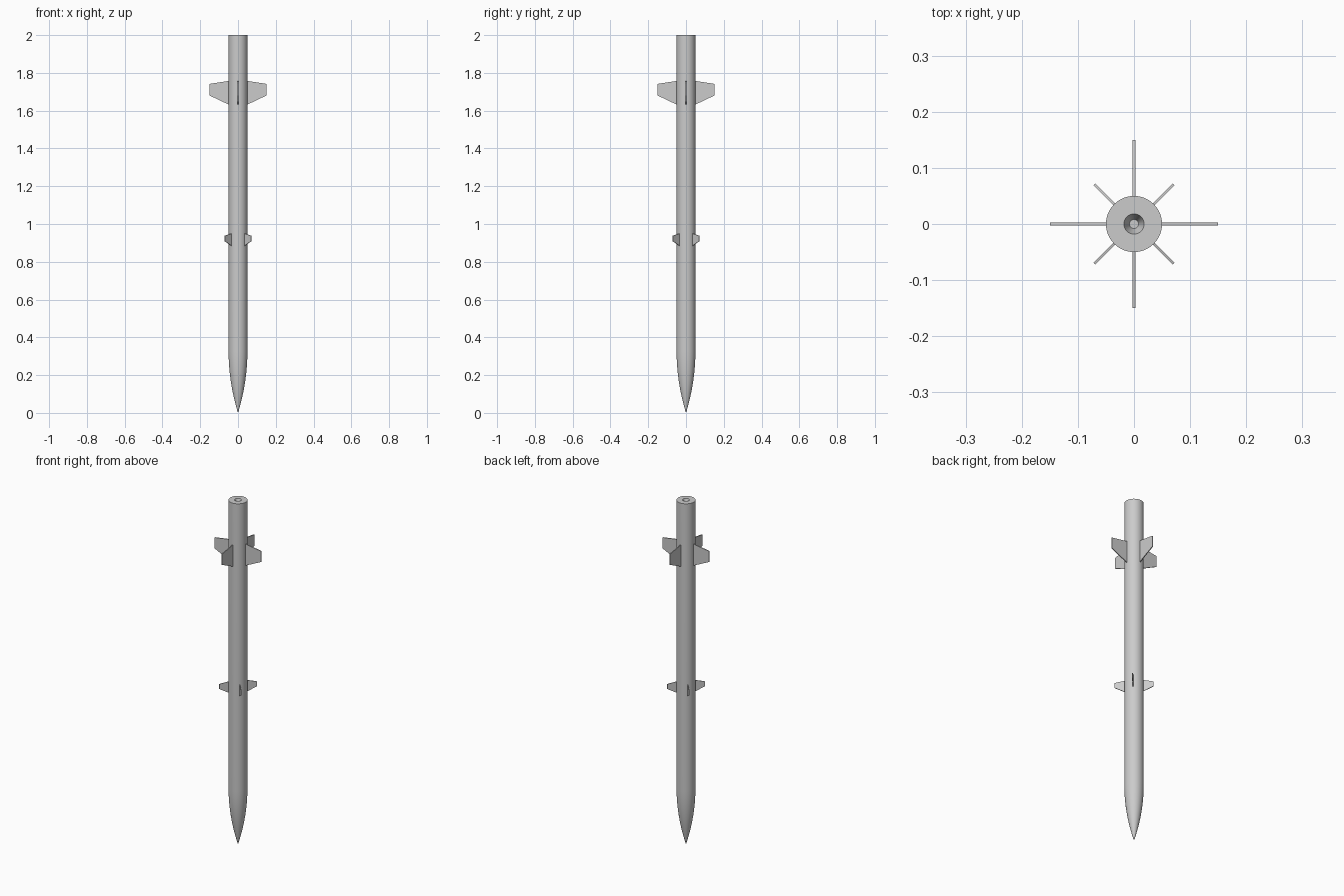
import bpy, bmesh, math
from mathutils import Matrix, Vector

if "Cube" in bpy.data.objects:
    bpy.data.objects.remove(bpy.data.objects["Cube"], do_unlink=True)

RADIUS, LENGTH, NOSE = 0.05, 2.0, 0.33

grey = bpy.data.materials.new("light grey metal")
grey.use_nodes = True
colour = (0.6, 0.6, 0.6, 1)
grey.diffuse_color = colour
grey.node_tree.nodes["Principled BSDF"].inputs["Base Color"].default_value = colour


def finish(bm, name):
    bmesh.ops.recalc_face_normals(bm, faces=bm.faces)
    mesh = bpy.data.meshes.new(name)
    bm.to_mesh(mesh)
    bm.free()
    mesh.materials.append(grey)
    obj = bpy.data.objects.new(name, mesh)
    bpy.context.collection.objects.link(obj)
    return obj


def lathe(name, profile, sides=48):
    bm = bmesh.new()
    verts = [bm.verts.new((r, 0, z)) for r, z in profile]
    edges = [bm.edges.new(pair) for pair in zip(verts, verts[1:])]
    bmesh.ops.spin(bm, geom=verts + edges, axis=(0, 0, 1), cent=(0, 0, 0),
                   angle=math.tau, steps=sides, use_duplicate=False)
    bmesh.ops.remove_doubles(bm, verts=bm.verts, dist=0.00005)
    obj = finish(bm, name)
    bpy.ops.object.select_all(action="DESELECT")
    obj.select_set(True)
    bpy.context.view_layer.objects.active = obj
    bpy.ops.object.shade_smooth_by_angle(angle=math.radians(30))
    return obj


def fin(name, outline, thickness, angle):
    # Flat plate standing out from the body in the given direction
    bm = bmesh.new()
    face = bm.faces.new([bm.verts.new((r, -thickness / 2, z)) for r, z in outline])
    extruded = bmesh.ops.extrude_face_region(bm, geom=[face])
    moved = [v for v in extruded["geom"] if isinstance(v, bmesh.types.BMVert)]
    bmesh.ops.translate(bm, verts=moved, vec=Vector((0, thickness, 0)))
    bmesh.ops.rotate(bm, verts=bm.verts, cent=(0, 0, 0),
                     matrix=Matrix.Rotation(math.radians(angle), 3, "Z"))
    finish(bm, name)


# Body with a curved nose at the bottom and a recessed nozzle at the top
rho = (RADIUS ** 2 + NOSE ** 2) / (2 * RADIUS)
steps = 16
nose = []
for i in range(steps + 1):
    z = NOSE * i / steps
    nose.append((max(0, math.sqrt(rho ** 2 - (NOSE - z) ** 2) + RADIUS - rho), z))
nozzle = [(RADIUS, LENGTH), (0.018, LENGTH), (0.008, LENGTH - 0.03), (0, LENGTH - 0.03)]
lathe("body", nose + nozzle)

# Four tail fins and four small diagonal mid fins
tail_outline = [(0.045, 1.63), (0.15, 1.68), (0.15, 1.742), (0.045, 1.758)]
mid_outline = [(0.045, 0.882), (0.1, 0.91), (0.1, 0.938), (0.045, 0.95)]
for i in range(4):
    fin(f"tail_fin_{i + 1}", tail_outline, 0.005, 90 * i)
    fin(f"mid_fin_{i + 1}", mid_outline, 0.004, 90 * i + 45)
